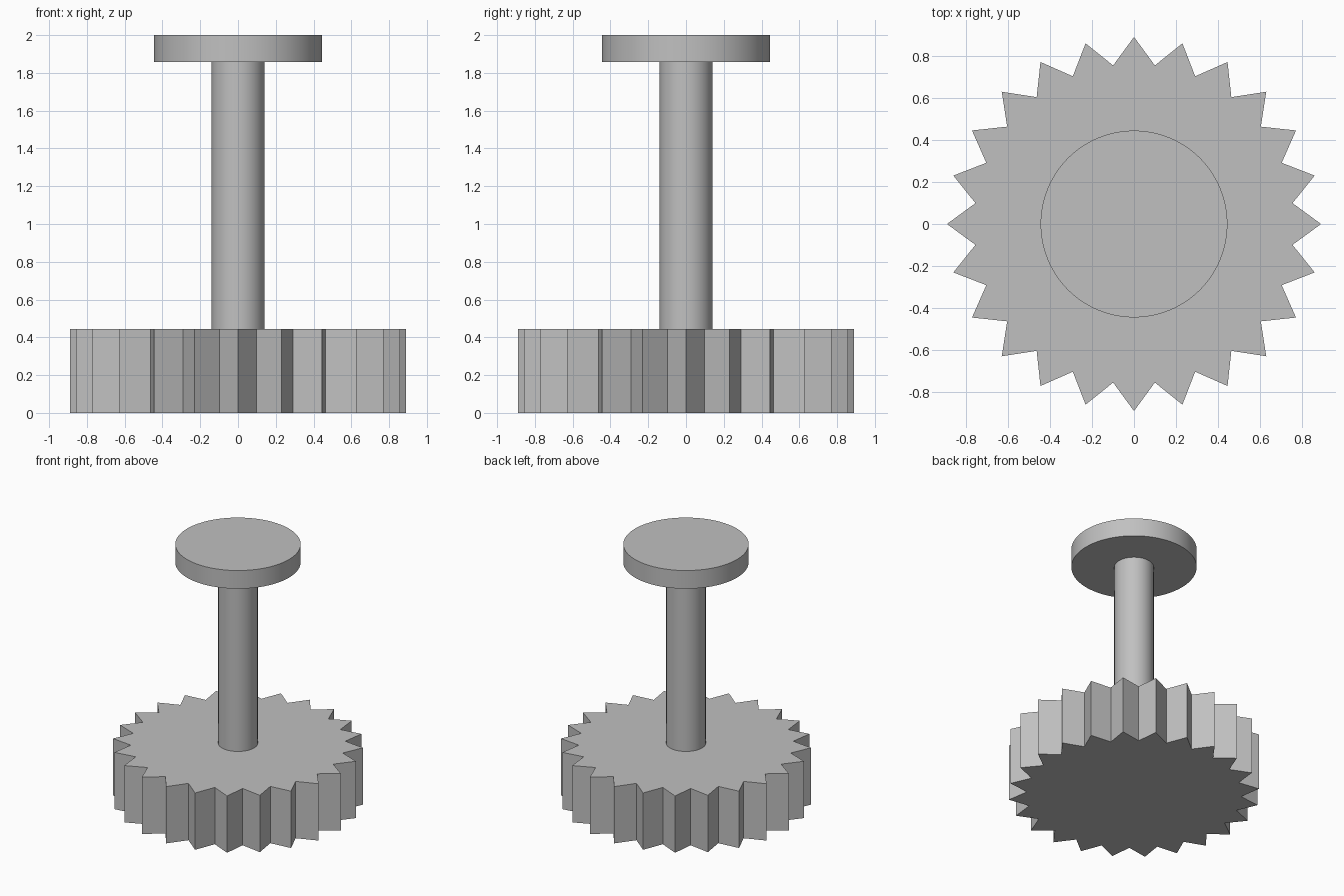
import bpy
import bmesh
from math import cos, sin, pi, radians

cube = bpy.data.objects.get("Cube")
if cube:
    bpy.data.objects.remove(cube, do_unlink=True)

# Single grey material
grey = bpy.data.materials.new("plain grey")
grey.use_nodes = True
color = (0.53, 0.53, 0.53, 1)
grey.diffuse_color = color
grey.node_tree.nodes["Principled BSDF"].inputs["Base Color"].default_value = color

TEETH = 24
TIP_R, ROOT_R = 0.889, 0.76
GEAR_TOP, CAP_BOTTOM, TOP = 0.444, 1.858, 2.0


def cylinder(name, radius, z0, z1):
    bpy.ops.mesh.primitive_cylinder_add(
        vertices=96, radius=radius, depth=z1 - z0, location=(0, 0, (z0 + z1) / 2))
    obj = bpy.context.object
    obj.name = name
    obj.data.materials.append(grey)
    bpy.ops.object.shade_smooth_by_angle(angle=radians(30))
    return obj


# Toothed base: alternating tip and root points, extruded upwards
bm = bmesh.new()
outline = []
for i in range(TEETH * 2):
    r = ROOT_R if i % 2 else TIP_R
    a = pi * i / TEETH
    outline.append(bm.verts.new((r * cos(a), r * sin(a), 0)))
base = bm.faces.new(outline)
extruded = bmesh.ops.extrude_face_region(bm, geom=[base], use_keep_orig=True)
raised = [v for v in extruded["geom"] if isinstance(v, bmesh.types.BMVert)]
bmesh.ops.translate(bm, verts=raised, vec=(0, 0, GEAR_TOP))
bmesh.ops.recalc_face_normals(bm, faces=bm.faces)
mesh = bpy.data.meshes.new("gear_base")
bm.to_mesh(mesh)
bm.free()
mesh.materials.append(grey)
gear = bpy.data.objects.new("gear_base", mesh)
bpy.context.collection.objects.link(gear)

# Shaft and round cap
cylinder("shaft", 0.14, GEAR_TOP, CAP_BOTTOM)
cylinder("top_disc", 0.444, CAP_BOTTOM, TOP)
